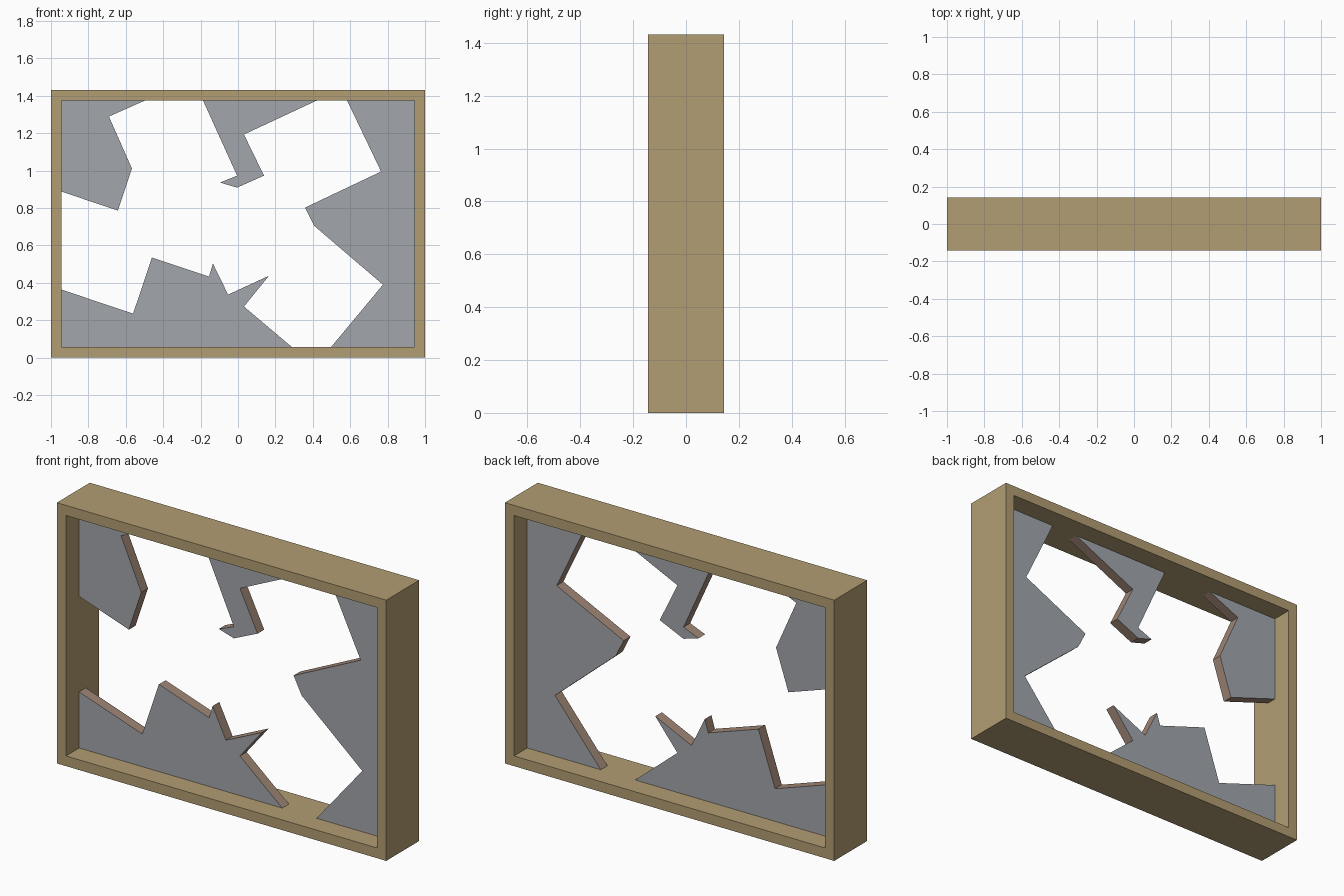
import bpy, bmesh

if "Cube" in bpy.data.objects:
    bpy.data.objects.remove(bpy.data.objects["Cube"])

W, H, D, B = 1.0, 1.431, 0.143, 0.056   # half width, height, half depth, board
T = 0.029                               # half thickness of the glass
L, R, LO, HI = -W + B, W - B, B, H - B  # frame opening


def material(name, rgb):
    m = bpy.data.materials.new(name)
    m.diffuse_color = (*rgb, 1)
    m.use_nodes = True
    m.node_tree.nodes["Principled BSDF"].inputs["Base Color"].default_value = m.diffuse_color
    return m


wood = material("wood", (0.45, 0.34, 0.17))
glass = material("glass", (0.36, 0.38, 0.41))
edge = material("broken_edge", (0.35, 0.24, 0.18))


def prism(name, outline, half, mats):
    """Extrude an x-z outline along y; caps use slot 0, sides the last slot."""
    bm = bmesh.new()
    face = bm.faces.new([bm.verts.new((x, -half, z)) for x, z in outline])
    ext = bmesh.ops.extrude_face_region(bm, geom=[face], use_keep_orig=True)
    verts = [g for g in ext["geom"] if isinstance(g, bmesh.types.BMVert)]
    bmesh.ops.translate(bm, verts=verts, vec=(0, 2 * half, 0))
    bmesh.ops.recalc_face_normals(bm, faces=bm.faces)
    for f in bm.faces:
        f.material_index = 0 if abs(f.normal.y) > 0.5 else len(mats) - 1
    me = bpy.data.meshes.new(name)
    bm.to_mesh(me)
    bm.free()
    for m in mats:
        me.materials.append(m)
    ob = bpy.data.objects.new(name, me)
    bpy.context.collection.objects.link(ob)


def board(name, x0, x1, z0, z1):
    prism(name, [(x0, z0), (x1, z0), (x1, z1), (x0, z1)], D, [wood])


# Wooden frame
board("frame_bottom", -W, W, 0, LO)
board("frame_top", -W, W, HI, H)
board("frame_left", -W, L, LO, HI)
board("frame_right", R, W, LO, HI)

# Broken glass shards left in the frame
shards = {
    "shard_top_left": [(L, HI), (-.497, HI), (-.69, 1.289), (-.567, 1.011),
                       (-.642, .786), (L, .888)],
    "shard_top": [(-.187, HI), (-.005, .973), (-.096, .936), (-.005, .909),
                  (.139, .973), (.032, 1.193), (.422, HI)],
    "shard_right": [(.583, HI), (.765, .995), (.358, .802), (.406, .706),
                    (.775, .39), (.497, LO), (R, LO), (R, HI)],
    "shard_bottom": [(L, LO), (L, .364), (-.561, .235), (-.46, .535),
                     (-.155, .433), (-.134, .503), (-.053, .337),
                     (.166, .438), (.032, .273), (.289, LO)],
}
for name, outline in shards.items():
    prism(name, outline, T, [glass, edge])
